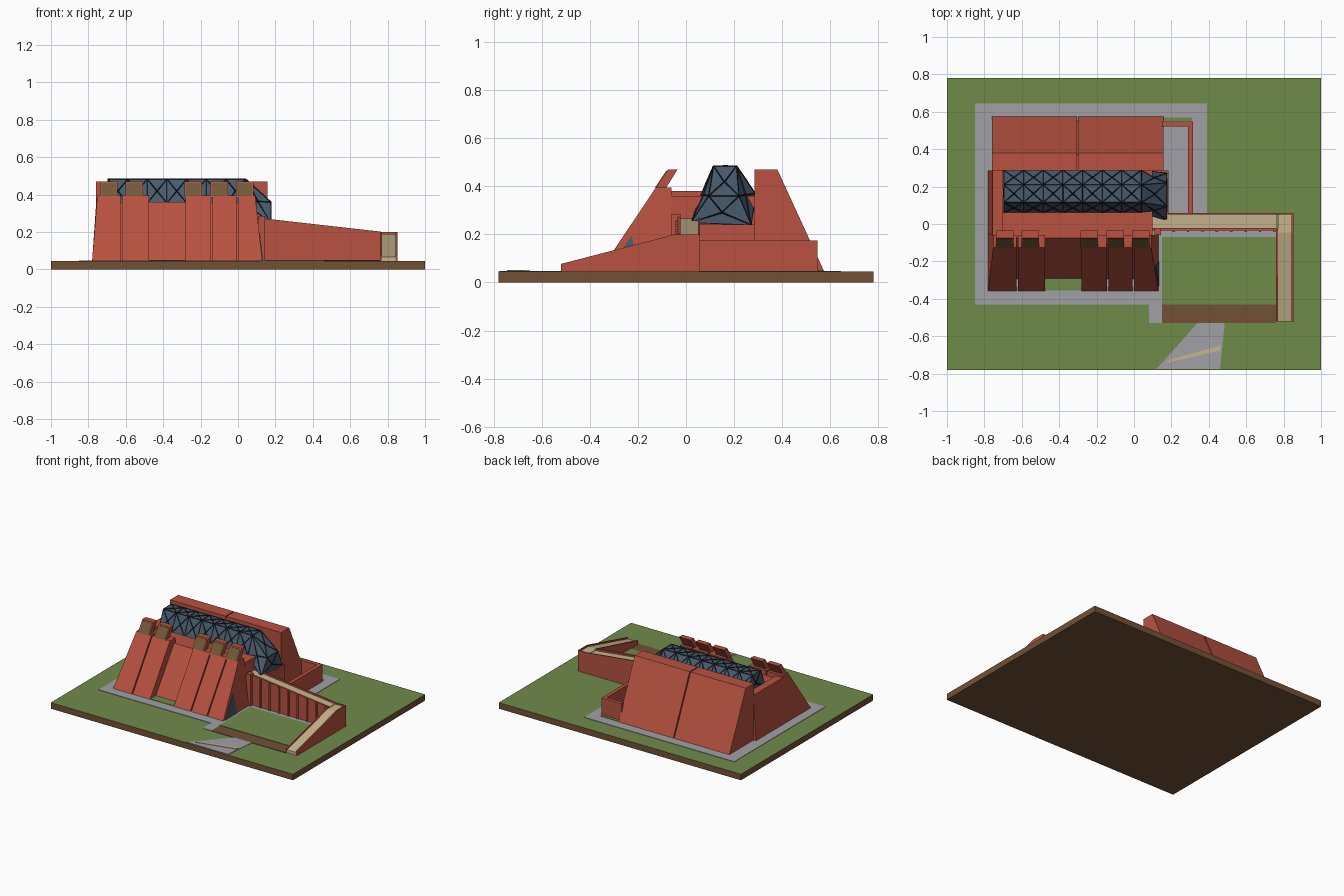
import bpy, bmesh

cube = bpy.data.objects.get("Cube")
if cube:
    bpy.data.objects.remove(cube, do_unlink=True)


def material(name, r, g, b):
    m = bpy.data.materials.new(name)
    m.use_nodes = True
    m.diffuse_color = (r, g, b, 1)
    m.node_tree.nodes["Principled BSDF"].inputs["Base Color"].default_value = (r, g, b, 1)
    return m


RED = material("brick red", 0.48, 0.085, 0.052)
GREEN = material("grass green", 0.16, 0.26, 0.068)
EARTH = material("earth brown", 0.17, 0.082, 0.036)
GREY = material("paving grey", 0.35, 0.35, 0.38)
TAN = material("ramp tan", 0.58, 0.46, 0.27)
GLASS = material("slate glass", 0.065, 0.105, 0.155)
BLACK = material("frame black", 0.008, 0.01, 0.014)
BRONZE = material("bronze window", 0.17, 0.10, 0.04)

G = 0.045  # ground level


def finish(name, bm, *mats):
    bmesh.ops.recalc_face_normals(bm, faces=bm.faces)
    me = bpy.data.meshes.new(name)
    bm.to_mesh(me)
    bm.free()
    for m in mats:
        me.materials.append(m)
    ob = bpy.data.objects.new(name, me)
    bpy.context.collection.objects.link(ob)
    return ob


def loft(bm, rings):
    """Join matching rings of points into a capped solid."""
    vs = [[bm.verts.new(p) for p in r] for r in rings]
    n = len(vs[0])
    for a, b in zip(vs, vs[1:]):
        for i in range(n):
            j = (i + 1) % n
            bm.faces.new((a[i], a[j], b[j], b[i]))
    bm.faces.new(vs[0])
    bm.faces.new(vs[-1])


def prism(name, pts, axis, lo, hi, mat, lean_lo=0, lean_hi=0):
    """Extrude a profile along an axis; the ends may lean with height."""
    place = {"x": lambda u, v, w: (w, u, v),
             "y": lambda u, v, w: (u, w, v),
             "z": lambda u, v, w: (u, v, w)}[axis]
    bm = bmesh.new()
    loft(bm, [[place(u, v, w + k * (v - G)) for u, v in pts]
              for w, k in ((lo, lean_lo), (hi, lean_hi))])
    return finish(name, bm, mat)


def box(name, x0, x1, y0, y1, z0, z1, mat):
    return prism(name, [(x0, y0), (x1, y0), (x1, y1), (x0, y1)], "z", z0, z1, mat)


# Ground slab: grass on top, earth elsewhere
slab = box("ground_slab", -1, 1, -0.78, 0.78, 0, G, EARTH)
slab.data.materials.append(GREEN)
for f in slab.data.polygons:
    f.material_index = int(f.normal.z > 0.5)

# Paving, lawns and path
T1, T2 = G + 0.003, G + 0.006
box("main_paving", -0.85, 0.39, -0.43, 0.645, G, T1, GREY)
box("corner_paving", 0.08, 0.15, -0.53, -0.43, G, T1, GREY)
box("ramp_paving", 0.39, 0.76, -0.07, -0.03, G, T1, GREY)
box("court_lawn", 0.15, 0.76, -0.43, -0.07, G, T2, GREEN)
box("recess_lawn", -0.475, -0.28, -0.355, -0.28, G, T2, GREEN)
box("rear_lawn", 0.155, 0.31, 0.55, 0.57, G, T2, GREEN)
box("earth_bed", 0.15, 0.76, -0.53, -0.43, G, T1, EARTH)
prism("path", [(0.34, -0.53), (0.485, -0.53), (0.46, -0.775), (0.12, -0.775)], "z", G, T1, GREY)
prism("path_stripe", [(0.17, -0.745), (0.46, -0.675), (0.465, -0.65), (0.19, -0.725)],
      "z", G, T2, TAN)

# Main body and sloping recessed front
box("main_body", -0.75, 0.1, -0.06, 0.287, G, 0.36, RED)
box("east_body", 0.09, 0.185, 0.03, 0.287, G, 0.24, RED)
prism("recessed_front", [(-0.295, G), (-0.075, 0.36), (-0.05, 0.36), (-0.05, G)],
      "x", -0.75, 0.09, RED)
prism("west_wall", [(-0.06, G), (-0.06, 0.38), (0.287, 0.38), (0.287, G)],
      "x", -0.78, -0.7, RED, lean_lo=0.07)

# Sloping front panels
PANEL = [(-0.36, G), (-0.125, 0.395), (-0.06, 0.395), (-0.06, G)]
for x0, x1, k0, k1 in ((-0.78, -0.628, 0.08, 0), (-0.62, -0.475, 0, 0), (-0.28, -0.144, 0, 0),
                       (-0.136, -0.009, 0, 0), (-0.001, 0.13, 0, -0.11)):
    prism("front_panel", PANEL, "x", x0, x1, RED, k0, k1)

# Roof hoods with slanted windows
HOOD = [(-0.132, 0.385), (-0.075, 0.47), (-0.035, 0.47), (-0.088, 0.385)]
PANE = [(-0.127, 0.392), (-0.08, 0.463), (-0.075, 0.463), (-0.122, 0.392)]
for x in (-0.69, -0.555, -0.24, -0.1, 0.035):
    prism("roof_hood", HOOD, "x", x - 0.047, x + 0.047, RED)
    prism("hood_window", [(y - 0.003, z) for y, z in PANE], "x", x - 0.04, x + 0.04, BRONZE)

# Side glazing at the foot of the east panel
prism("side_glazing", [(-0.335, G), (-0.225, 0.195), (-0.2, G)], "x", 0.125, 0.134, GLASS,
      -0.11, -0.11)

# Rear block in two halves with a narrow joint
REAR = [(0.285, G), (0.285, 0.47), (0.38, 0.47), (0.575, G)]
prism("rear_block_west", REAR, "x", -0.76, -0.304, RED)
prism("rear_block_east", REAR, "x", -0.296, 0.157, RED)
prism("rear_joint", [(0.285, G), (0.285, 0.455), (0.37, 0.455), (0.555, G)],
      "x", -0.31, -0.29, RED)

# Low yard walls on the east side
box("yard_wall_east", 0.288, 0.315, 0.05, 0.548, G, 0.175, RED)
box("yard_wall_rear", 0.15, 0.29, 0.522, 0.548, G, 0.175, RED)


# Glazed canopy: seven straight bays and one falling to the east
def canopy():
    section = [(0.06, 0.355), (0.115, 0.483), (0.21, 0.483), (0.287, 0.37)]
    fallen = [(0.022, 0.25), (0.095, 0.36), (0.22, 0.36), (0.27, 0.24)]
    rings = [[(-0.695 + 0.105 * i, y, z) for y, z in section] for i in range(8)]
    rings.append([(0.175, y, z) for y, z in fallen])
    bm = bmesh.new()
    loft(bm, rings)
    bmesh.ops.recalc_face_normals(bm, faces=bm.faces)
    bmesh.ops.poke(bm, faces=bm.faces)
    return bm


finish("canopy_glass", canopy(), GLASS)
frame = finish("canopy_frame", canopy(), BLACK)
wire = frame.modifiers.new("bars", "WIREFRAME")
wire.thickness = 0.009
wire.offset = 0
wire.use_even_offset = False

# Upper ramp, falling to the east
def upper(name, y0, y1, drop, mat):
    prism(name, [(0.1, G), (0.1, 0.277 - drop), (0.765, 0.202 - drop), (0.765, G)],
          "y", y0, y1, mat)


upper("upper_ramp_front_wall", -0.036, -0.022, 0, RED)
upper("upper_ramp_deck", -0.022, 0.05, 0.012, TAN)
upper("upper_ramp_rear_wall", 0.05, 0.058, 0, RED)
for i in range(9):
    x = 0.135 + 0.077 * i
    box("ramp_rib", x - 0.006, x + 0.006, -0.044, -0.03, G, 0.268 - 0.117 * (x - 0.135), RED)
box("ramp_gate_post", 0.11, 0.145, -0.06, -0.022, G, 0.285, RED)

# Lower ramp, falling to the front
def lower(name, x0, x1, drop, mat):
    prism(name, [(-0.52, G), (-0.52, 0.077 - drop), (-0.045, 0.2 - drop),
                 (0.055, 0.2 - drop), (0.055, G)], "x", x0, x1, mat)


lower("lower_ramp_deck", 0.77, 0.842, 0.01, TAN)
lower("lower_ramp_east_wall", 0.842, 0.852, 0, RED)
prism("lower_ramp_west_wall", [(-0.52, G), (-0.52, 0.077), (-0.03, 0.2), (-0.03, G)],
      "x", 0.76, 0.77, RED)
box("landing_rear_wall", 0.76, 0.852, 0.05, 0.058, G, 0.2, RED)
